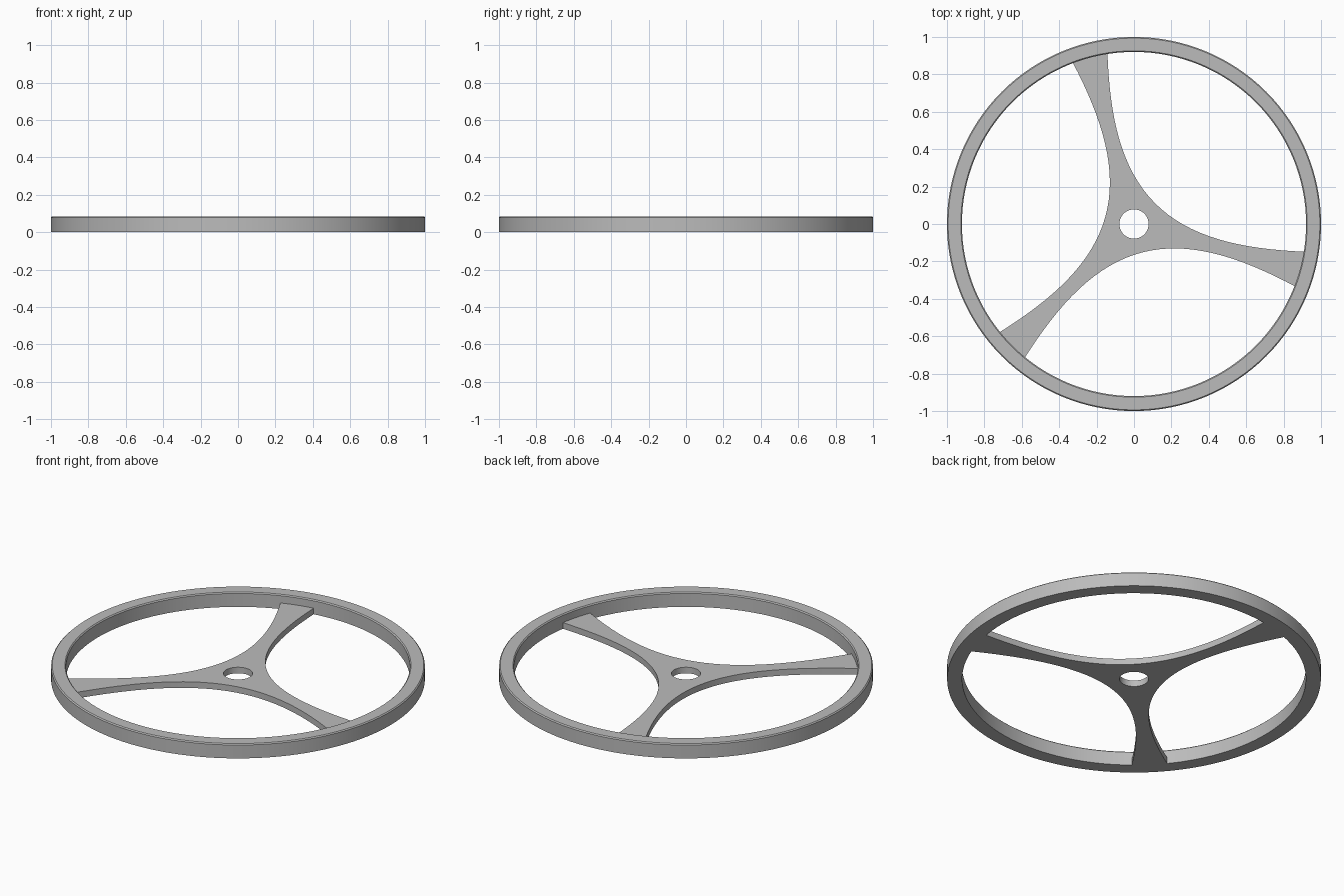
import bpy
import math
from mathutils import Matrix, Vector

cube = bpy.data.objects.get("Cube")
if cube:
    bpy.data.objects.remove(cube, do_unlink=True)

RIM_OUTER, RIM_INNER, RIM_HEIGHT = 1.0, 0.92, 0.085
SPIDER_THICKNESS, HOLE_RADIUS = 0.036, 0.078
CHAMFER = 0.006

grey = bpy.data.materials.new("plain grey")
grey.use_nodes = True
colour = (0.5, 0.5, 0.5, 1)
grey.diffuse_color = colour
grey.node_tree.nodes["Principled BSDF"].inputs["Base Color"].default_value = colour


def finish(obj):
    """Give the part its material and smooth its round walls."""
    obj.data.materials.clear()
    obj.data.materials.append(grey)
    bpy.ops.object.select_all(action="DESELECT")
    obj.select_set(True)
    bpy.context.view_layer.objects.active = obj
    bpy.ops.object.shade_smooth_by_angle(angle=math.radians(30))


def lathe(name, profile, steps=128):
    """Revolve a closed (radius, height) profile around z."""
    n = len(profile)
    verts = [(r * math.cos(a), r * math.sin(a), z)
             for a in (math.tau * i / steps for i in range(steps))
             for r, z in profile]
    faces = []
    for i in range(steps):
        a, b = i * n, (i + 1) % steps * n
        for j in range(n):
            k = (j + 1) % n
            faces.append((a + j, b + j, b + k, a + k))
    mesh = bpy.data.meshes.new(name)
    mesh.from_pydata(verts, [], faces)
    obj = bpy.data.objects.new(name, mesh)
    bpy.context.collection.objects.link(obj)
    return obj


# Rim: a rectangular ring with small chamfers on its top edges
rim = lathe("rim", [
    (RIM_INNER, 0), (RIM_OUTER, 0),
    (RIM_OUTER, RIM_HEIGHT - CHAMFER), (RIM_OUTER - CHAMFER, RIM_HEIGHT),
    (RIM_INNER + CHAMFER, RIM_HEIGHT), (RIM_INNER, RIM_HEIGHT - CHAMFER),
])
finish(rim)


def concave_side(steps=32, half=0.75):
    """One hollow side of the spider, running from spoke tip to spoke tip."""
    for i in range(steps + 1):
        t = half * (2 * i / steps - 1)
        yield Vector((t, -(0.158 + 0.76 * t**2 - 0.13 * t**4), 0))


# Spider outline: the same hollow side turned three times
outline = []
for turn in range(3):
    rotation = Matrix.Rotation(math.radians(14.8 + 120 * turn), 3, "Z")
    outline += [rotation @ p for p in concave_side()]
hole = [Vector((math.cos(a), math.sin(a), 0)) * HOLE_RADIUS
        for a in (math.tau * i / 48 for i in range(48))]

# Three-spoke spider with a centre hole, flush with the rim's underside
curve = bpy.data.curves.new("three_spoke_spider", "CURVE")
curve.dimensions = "2D"
curve.fill_mode = "BOTH"
curve.extrude = SPIDER_THICKNESS / 2
for loop in (outline, hole):
    spline = curve.splines.new("POLY")
    spline.points.add(len(loop) - 1)
    for point, co in zip(spline.points, loop):
        point.co = (*co, 1)
    spline.use_cyclic_u = True
spider = bpy.data.objects.new("three_spoke_spider", curve)
spider.location.z = SPIDER_THICKNESS / 2
bpy.context.collection.objects.link(spider)
bpy.ops.object.select_all(action="DESELECT")
spider.select_set(True)
bpy.context.view_layer.objects.active = spider
bpy.ops.object.convert(target="MESH")
spider = bpy.context.view_layer.objects.active
finish(spider)
